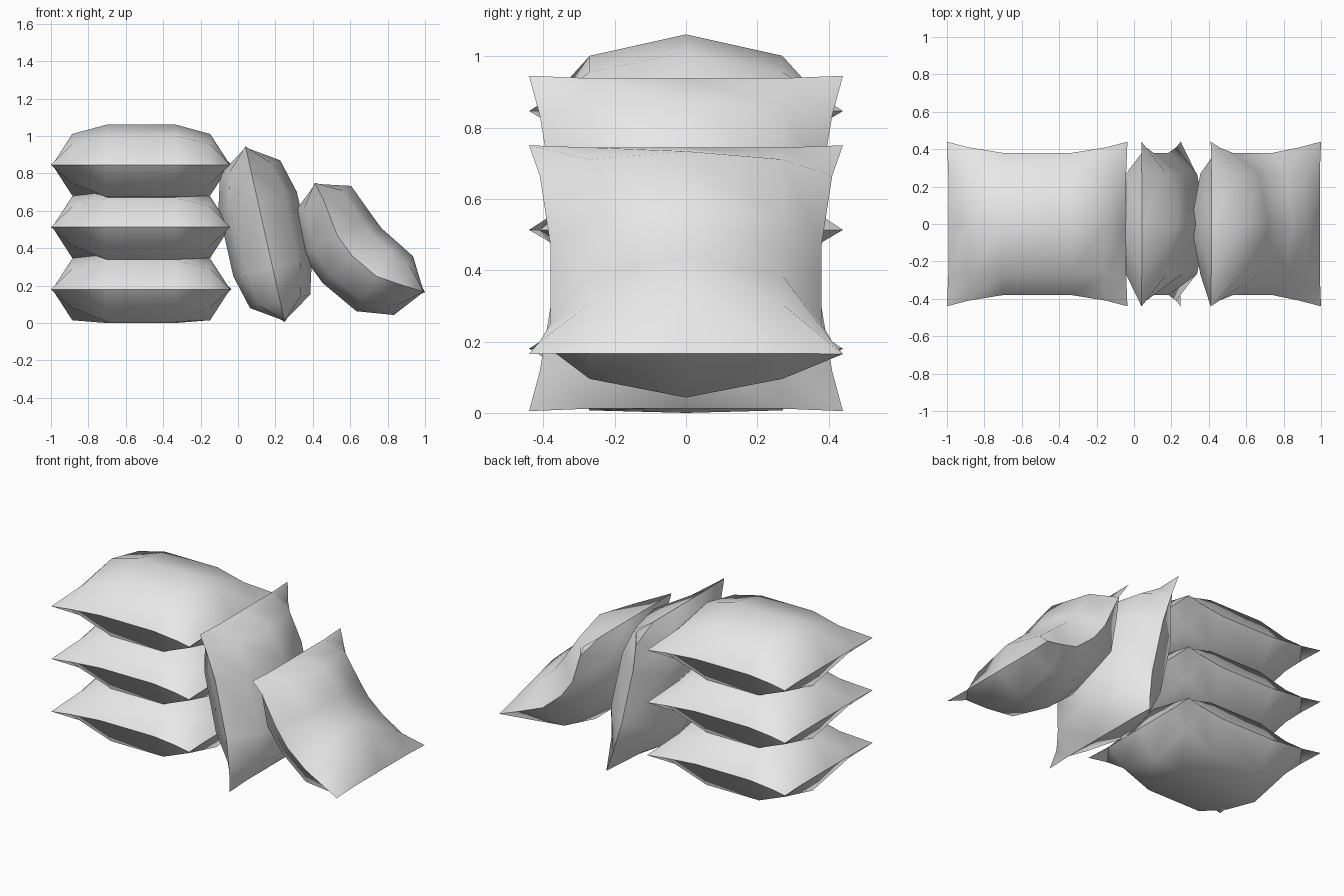
import bpy, bmesh, math
from mathutils import Vector

cube = bpy.data.objects.get("Cube")
if cube:
    bpy.data.objects.remove(cube, do_unlink=True)

fabric = bpy.data.materials.new("pale_grey_fabric")
fabric.use_nodes = True
fabric.diffuse_color = (0.8, 0.8, 0.8, 1)
fabric.node_tree.nodes["Principled BSDF"].inputs["Base Color"].default_value = (0.8, 0.8, 0.8, 1)

# Half thickness near the ends and in the middle: along the centre row, along the side rows
PLUMP = ((0.165, 0.215), (0.11, 0.155))
FLAT = ((0.165, 0.18), (0.10, 0.173))
HALF_WIDTH = (0.44, 0.41, 0.38)
SIDE_ROW = 0.27


def straight_seam(start, end):
    """Stations along a straight pillow, closer together near its ends."""
    a, b = Vector(start), Vector(end)
    return [a.lerp(b, f) for f in (0, 0.118, 0.31, 0.69, 0.882, 1)]


def pillow(name, seam, under=PLUMP):
    """Two puffed sheets sharing a seam; the seam is an (x, z) path, swept across y."""
    seam = [Vector(p) for p in seam]
    last = len(seam) - 1
    bm = bmesh.new()
    top, bottom = [], []
    for i, p in enumerate(seam):
        before = (p - seam[max(i - 1, 0)]).normalized()
        after = (seam[min(i + 1, last)] - p).normalized()
        along = (before + after).normalized()
        normal = Vector((-along.y, along.x))
        end_dist = min(i, last - i)
        width = HALF_WIDTH[min(end_dist, 2)]
        upper_row, lower_row = [], []
        for j, y in enumerate((-width, -SIDE_ROW, 0, SIDE_ROW, width)):
            edge = end_dist == 0 or j in (0, 4)
            if edge:
                # The end seams draw in slightly between the corners
                pull = 0.007 if end_dist == 0 and j not in (0, 4) else 0
                q = p + along * (pull if i == 0 else -pull)
                v = bm.verts.new((q.x, y, q.y))
                upper_row.append(v)
                lower_row.append(v)
            else:
                row, col = (0 if j == 2 else 1), min(end_dist, 2) - 1
                u = p + normal * PLUMP[row][col]
                d = p - normal * under[row][col]
                upper_row.append(bm.verts.new((u.x, y, u.y)))
                lower_row.append(bm.verts.new((d.x, y, d.y)))
        top.append(upper_row)
        bottom.append(lower_row)
    for grid in (top, bottom):
        for i in range(last):
            for j in range(4):
                bm.faces.new((grid[i][j], grid[i + 1][j], grid[i + 1][j + 1], grid[i][j + 1]))
    bmesh.ops.recalc_face_normals(bm, faces=bm.faces)
    mesh = bpy.data.meshes.new(name)
    bm.to_mesh(mesh)
    bm.free()
    mesh.materials.append(fabric)
    obj = bpy.data.objects.new(name, mesh)
    bpy.context.collection.objects.link(obj)
    bpy.ops.object.select_all(action="DESELECT")
    obj.select_set(True)
    bpy.context.view_layer.objects.active = obj
    bpy.ops.object.shade_smooth_by_angle(angle=math.radians(65))
    return obj


# Stack of three pillows lying flat
for k, label in enumerate(("bottom", "middle", "top")):
    z = 0.18 + 0.333 * k
    pillow(label + "_stacked_pillow", straight_seam((-1, z), (-0.035, z)), FLAT)

# Pillow leaning on the stack
pillow("leaning_pillow", straight_seam((0.04, 0.945), (0.25, 0.005)))

# Slumped pillow bent against the leaning one
pillow("slumped_pillow", [(0.41, 0.75), (0.455, 0.665), (0.53, 0.47), (0.61, 0.36),
                          (0.74, 0.25), (0.885, 0.20), (1, 0.165)])
